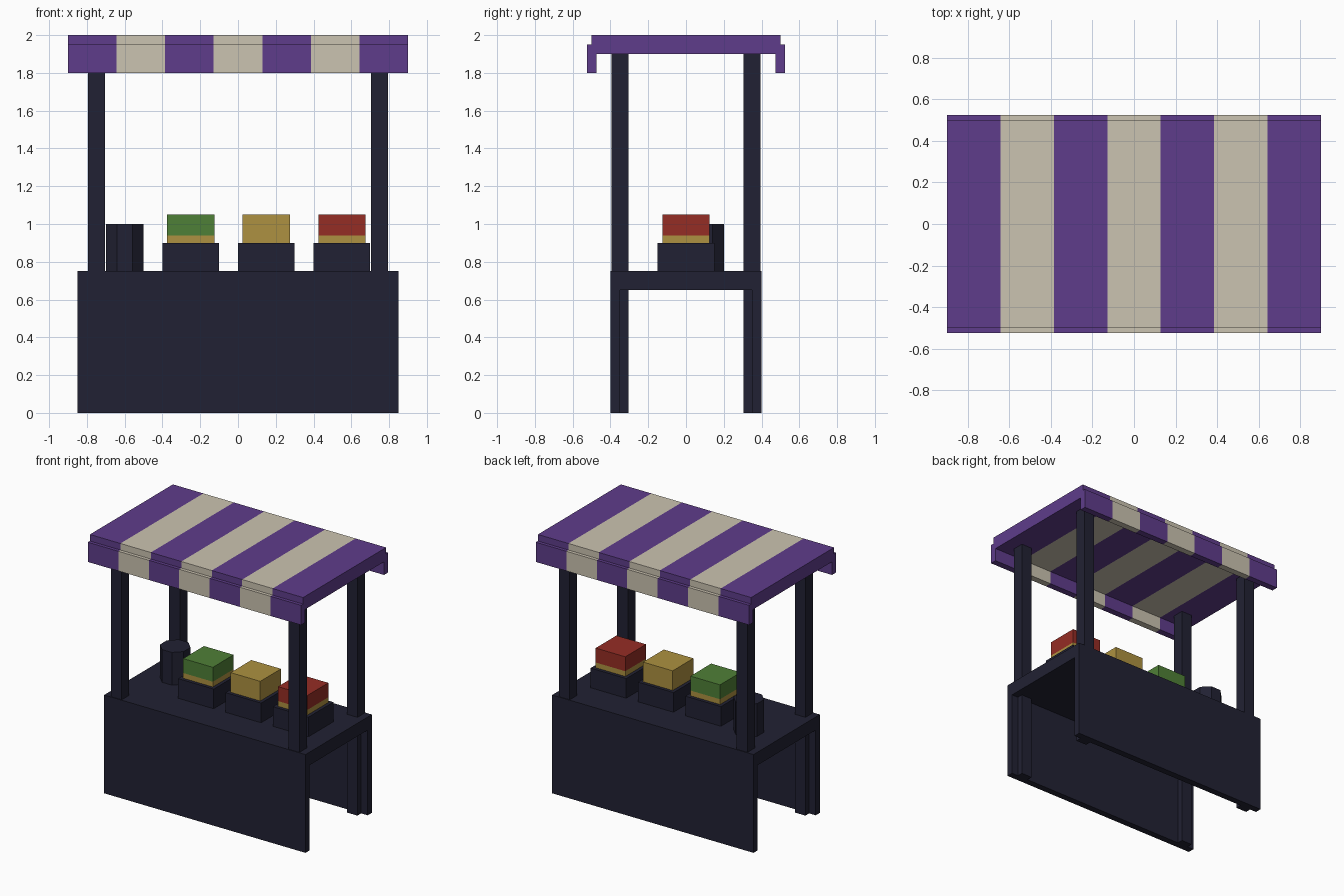
import bpy, bmesh, math
from mathutils import Matrix, Vector

if "Cube" in bpy.data.objects:
    bpy.data.objects.remove(bpy.data.objects["Cube"], do_unlink=True)


def material(name, rgb):
    m = bpy.data.materials.new(name)
    m.use_nodes = True
    m.diffuse_color = (*rgb, 1)
    bsdf = next(n for n in m.node_tree.nodes if n.type == 'BSDF_PRINCIPLED')
    bsdf.inputs["Base Color"].default_value = (*rgb, 1)
    return m


navy = material("dark_navy", (0.0155, 0.0155, 0.033))
purple = material("purple", (0.114, 0.046, 0.258))
cream = material("cream", (0.60, 0.55, 0.44))
green = material("leaf_green", (0.078, 0.214, 0.038))
ochre = material("ochre", (0.418, 0.283, 0.052))
red = material("brick_red", (0.30, 0.026, 0.018))


def finish(bm, name, mats):
    mesh = bpy.data.meshes.new(name)
    bm.to_mesh(mesh)
    bm.free()
    for m in mats:
        mesh.materials.append(m)
    obj = bpy.data.objects.new(name, mesh)
    bpy.context.collection.objects.link(obj)
    return obj


def box_mesh(x, y, z):
    """Box from (min, max) ranges on each axis."""
    bm = bmesh.new()
    centre = Vector([(a + b) / 2 for a, b in (x, y, z)])
    size = [b - a for a, b in (x, y, z)]
    bmesh.ops.create_cube(bm, size=1, matrix=Matrix.Translation(centre) @ Matrix.Diagonal((*size, 1)))
    return bm


def box(name, x, y, z, mat):
    return finish(box_mesh(x, y, z), name, [mat])


def striped_box(name, x, y, z, stripes=7):
    """Box cut into equal bands along x, coloured alternately."""
    bm = box_mesh(x, y, z)
    width = (x[1] - x[0]) / stripes
    for i in range(1, stripes):
        bmesh.ops.bisect_plane(bm, geom=bm.verts[:] + bm.edges[:] + bm.faces[:],
                               plane_co=(x[0] + i * width, 0, 0), plane_no=(1, 0, 0))
    for f in bm.faces:
        band = int((f.calc_center_median().x - x[0]) / width)
        f.material_index = min(band, stripes - 1) % 2
    return finish(bm, name, [purple, cream])


# Counter: top slab with a full panel at front and back
box("counter_top", (-0.85, 0.85), (-0.4, 0.4), (0.65, 0.75), navy)
box("front_panel", (-0.85, 0.85), (-0.4, -0.35), (0, 0.65), navy)
box("back_panel", (-0.85, 0.85), (0.35, 0.4), (0, 0.65), navy)

# Posts from the ground up to the canopy
H = 0.045
for side, sx in (("left", 0.75), ("right", -0.75)):
    for end, sy in (("front", -0.35), ("back", 0.35)):
        box(f"{end}_{side}_post", (sx - H, sx + H), (sy - H, sy + H), (0, 1.9), navy)

# Striped canopy with a hanging valance at front and back
striped_box("canopy", (-0.9, 0.9), (-0.5, 0.5), (1.9, 2.0))
striped_box("front_valance", (-0.9, 0.9), (-0.525, -0.475), (1.8, 1.95))
striped_box("back_valance", (-0.9, 0.9), (0.475, 0.525), (1.8, 1.95))

# Crates with blocks of produce, ochre around the base
for name, cx, mat in (("green", -0.25, green), ("yellow", 0.15, ochre), ("red", 0.55, red)):
    box(f"{name}_crate", (cx - 0.15, cx + 0.15), (-0.15, 0.15), (0.75, 0.9), navy)
    bm = box_mesh((cx - 0.125, cx + 0.125), (-0.125, 0.125), (0.9, 1.05))
    bmesh.ops.bisect_plane(bm, geom=bm.verts[:] + bm.edges[:] + bm.faces[:],
                           plane_co=(0, 0, 0.94), plane_no=(0, 0, 1))
    for f in bm.faces:
        f.material_index = 1 if f.calc_center_median().z < 0.94 else 0
    finish(bm, f"{name}_produce", [mat, ochre])

# Eight-sided barrel standing on the counter
bm = bmesh.new()
radius = 0.1 / math.cos(math.pi / 8)
bmesh.ops.create_cone(bm, cap_ends=True, segments=8, radius1=radius, radius2=radius, depth=0.25,
                      matrix=Matrix.Translation((-0.6, 0.1, 0.875)) @ Matrix.Rotation(math.pi / 8, 4, 'Z'))
# Turn the octagon so that flat sides face the axes
if max(v.co.x for v in bm.verts) > -0.6 + 0.104:
    bmesh.ops.rotate(bm, cent=(-0.6, 0.1, 0), matrix=Matrix.Rotation(math.pi / 8, 3, 'Z'), verts=bm.verts)
finish(bm, "barrel", [navy])
